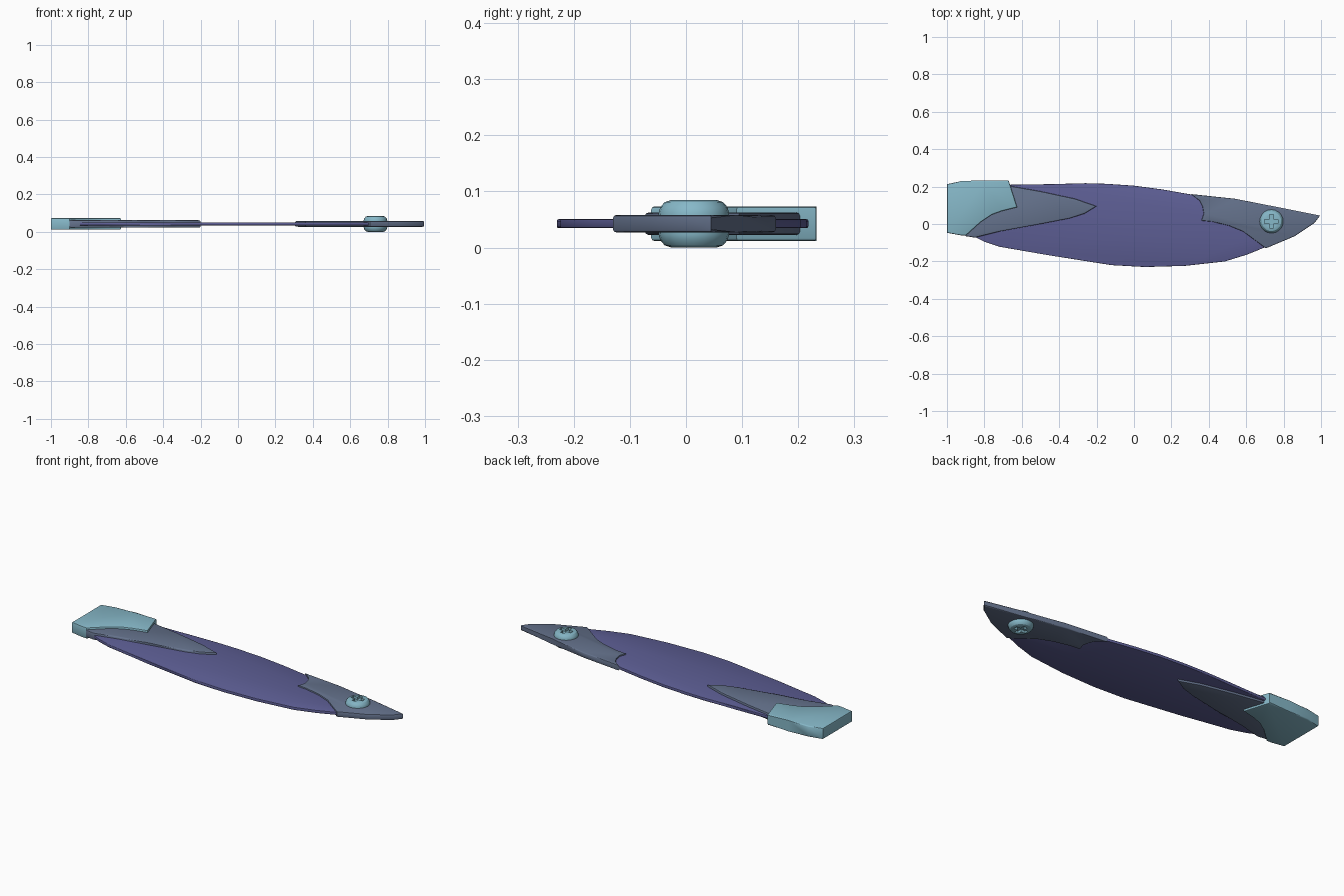
import bpy, bmesh, math

if "Cube" in bpy.data.objects:
    bpy.data.objects.remove(bpy.data.objects["Cube"])

MID = 0.0425  # shared middle height of every layer


def material(name, rgb):
    m = bpy.data.materials.new(name)
    m.use_nodes = True
    m.diffuse_color = (*rgb, 1)
    m.node_tree.nodes["Principled BSDF"].inputs["Base Color"].default_value = (*rgb, 1)
    return m


TEAL = material("pale teal", (0.24, 0.48, 0.58))
VIOLET = material("dusky violet", (0.112, 0.115, 0.305))
SLATE = material("slate grey", (0.13, 0.17, 0.265))


def add_object(name, bm, mat):
    bmesh.ops.recalc_face_normals(bm, faces=bm.faces)
    mesh = bpy.data.meshes.new(name)
    bm.to_mesh(mesh)
    bm.free()
    obj = bpy.data.objects.new(name, mesh)
    bpy.context.collection.objects.link(obj)
    mesh.materials.append(mat)
    return obj


def shade(obj):
    bpy.ops.object.select_all(action="DESELECT")
    obj.select_set(True)
    bpy.context.view_layer.objects.active = obj
    bpy.ops.object.shade_smooth_by_angle(angle=math.radians(30))


def plate(name, outline, half, mat, bevel):
    """Flat outline extruded equally up and down, with softened rims."""
    bm = bmesh.new()
    face = bm.faces.new([bm.verts.new((x, y, MID - half)) for x, y in outline])
    top = bmesh.ops.extrude_face_region(bm, geom=[face])["geom"]
    for v in top:
        if isinstance(v, bmesh.types.BMVert):
            v.co.z = MID + half
    rims = [e for e in bm.edges if abs(e.verts[0].co.z - e.verts[1].co.z) < 1e-6]
    bmesh.ops.bevel(bm, geom=rims, offset=bevel, segments=2, profile=0.5,
                    affect="EDGES", clamp_overlap=True)
    obj = add_object(name, bm, mat)
    shade(obj)
    return obj


# Thin main blade, running under both covers
plate("blade", [
    (-.87, .19), (-.66, .21), (-.45, .213), (-.26, .218), (-.15, .215), (0, .205),
    (.15, .185), (.31, .157), (.5, .1), (.72, -.03), (.7, -.125), (.6, -.165), (.486, -.2),
    (.27, -.224), (.06, -.23), (-.12, -.22), (-.45, -.168), (-.717, -.122),
    (-.8, -.095), (-.87, -.06)], .008, VIOLET, .003)

# Rear cover tapering towards the middle
plate("rear_cover", [
    (-.88, .19), (-.66, .203), (-.5, .175), (-.315, .135), (-.2, .095), (-.265, .055),
    (-.345, .03), (-.555, -.01), (-.72, -.04), (-.85, -.073), (-.9, -.065)],
    .02, SLATE, .006)

# Pointed front cover with notched rear edge
plate("tip_cover", [
    (.305, .16), (.54, .135), (.77, .09), (.995, .045), (.965, .005), (.86, -.065),
    (.705, -.13), (.583, -.04), (.51, -.01), (.42, .012), (.36, .018),
    (.373, .055), (.366, .095), (.35, .125)], .0155, SLATE, .005)

# Thick end cap
plate("end_cap", [
    (-1, .213), (-.92, .23), (-.8, .233), (-.67, .232), (-.625, .09), (-.705, .07),
    (-.76, .05), (-.82, .01), (-.9, -.062), (-.93, -.06), (-1, -.047)],
    .031, TEAL, .006)

# Turned screw with rounded heads above and below
profile = [(.04, 0), (.052, .004), (.06, .013), (.063, .024)]
profile += [(r, 2 * MID - z) for r, z in reversed(profile)]
SIDES = 20
bm = bmesh.new()
rings = [[bm.verts.new((.735 + r * math.cos(i * math.tau / SIDES),
                        .014 + r * math.sin(i * math.tau / SIDES), z))
          for i in range(SIDES)] for r, z in profile]
for low, high in zip(rings, rings[1:]):
    for i in range(SIDES):
        j = (i + 1) % SIDES
        bm.faces.new((low[i], low[j], high[j], high[i]))
bm.faces.new(rings[0])
bm.faces.new(rings[-1])
screw = add_object("screw", bm, TEAL)

# Cross recess cut into both heads
bm = bmesh.new()
a, b = .011, .036
cross = [(a, b), (-a, b), (-a, a), (-b, a), (-b, -a), (-a, -a),
         (-a, -b), (a, -b), (a, -a), (b, -a), (b, a), (a, a)]
for z0, z1 in ((-.02, .014), (2 * MID - .014, 2 * MID + .02)):
    face = bm.faces.new([bm.verts.new((.735 + x, .014 + y, z0)) for x, y in cross])
    for v in bmesh.ops.extrude_face_region(bm, geom=[face])["geom"]:
        if isinstance(v, bmesh.types.BMVert):
            v.co.z = z1
cutter = add_object("recess_cutter", bm, TEAL)
cut = screw.modifiers.new("cross_recess", "BOOLEAN")
cut.object = cutter
cut.solver = "EXACT"
cutter.hide_render = True
cutter.hide_set(True)
cutter.display_type = "WIRE"
shade(screw)
